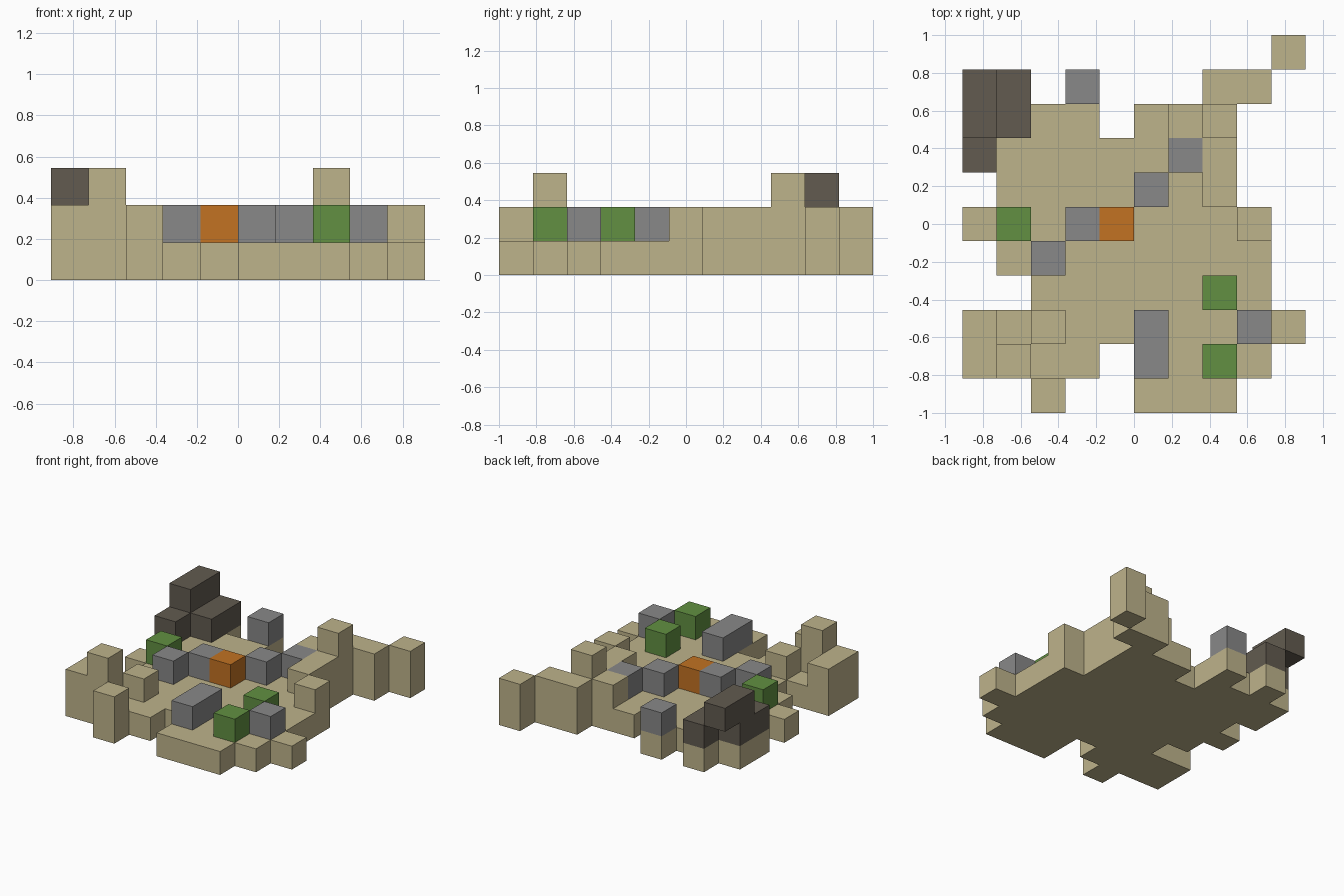
import bpy
import bmesh
from mathutils import Vector

default = bpy.data.objects.get("Cube")
if default:
    bpy.data.objects.remove(default, do_unlink=True)

CELL = 2 / 11

# Plan of the island, back row first; each letter is one column of blocks
PLAN = [
    ".........m",
    "Fd.s...mm.",
    "Ddll.lmt..",
    "dlllllsm..",
    ".llllslm..",
    "lglsolllm.",
    ".lsllllll.",
    "..lllllgl.",
    "mlmllsllsl",
    "mtll.slgl.",
    "..m..lll..",
]

# Blocks stacked from the ground up for each letter (a space is an empty level)
STACKS = {
    "l": "T", "m": "TT", "t": "TTT",      # low, medium and tall sand
    "s": "TS", "g": "TG", "o": "TO",      # stone, grass and orange blocks
    "d": "TD", "D": "TDD", "F": "  D",    # dark rock, with one overhang
}

# Part name, material name and linear colour for each block type
PARTS = {
    "T": ("sand_terrain", "sand", (0.515, 0.451, 0.258)),
    "S": ("stone_blocks", "grey stone", (0.246, 0.246, 0.246)),
    "G": ("grass_blocks", "green grass", (0.122, 0.279, 0.054)),
    "O": ("orange_block", "orange", (0.539, 0.168, 0.016)),
    "D": ("dark_rocks", "dark rock", (0.122, 0.105, 0.080)),
}


def make_material(name, rgb):
    mat = bpy.data.materials.new(name)
    mat.use_nodes = True
    colour = (*rgb, 1)
    mat.diffuse_color = colour
    mat.node_tree.nodes["Principled BSDF"].inputs["Base Color"].default_value = colour
    return mat


def build_part(cells, name, mat):
    """Join unit blocks into one solid, leaving out the walls they share."""
    bm = bmesh.new()
    for cell in cells:
        for axis in range(3):
            for sign in (-1, 1):
                step = [0, 0, 0]
                step[axis] = sign
                if tuple(c + s for c, s in zip(cell, step)) in cells:
                    continue
                n, u, v = Vector(step), Vector(), Vector()
                u[(axis + 1) % 3] = 1
                v[(axis + 2) % 3] = sign
                mid = Vector(cell) + n / 2
                corners = [(-u - v), (u - v), (u + v), (v - u)]
                bm.faces.new([bm.verts.new((mid + c / 2) * CELL) for c in corners])
    bmesh.ops.remove_doubles(bm, verts=bm.verts, dist=CELL / 100)
    bmesh.ops.dissolve_limit(bm, angle_limit=0.01, verts=bm.verts, edges=bm.edges)
    mesh = bpy.data.meshes.new(name)
    bm.to_mesh(mesh)
    bm.free()
    mesh.materials.append(mat)
    bpy.context.collection.objects.link(bpy.data.objects.new(name, mesh))


# Sort the blocks by type, centred on the plan and resting on the ground
blocks = {key: set() for key in PARTS}
for j, row in enumerate(PLAN):
    for i, letter in enumerate(row):
        for level, key in enumerate(STACKS.get(letter, "")):
            if key in PARTS:
                x = i - (len(row) - 1) / 2
                y = (len(PLAN) - 1) / 2 - j
                blocks[key].add((x, y, level + 0.5))

for key, (name, colour_name, rgb) in PARTS.items():
    build_part(blocks[key], name, make_material(colour_name, rgb))
